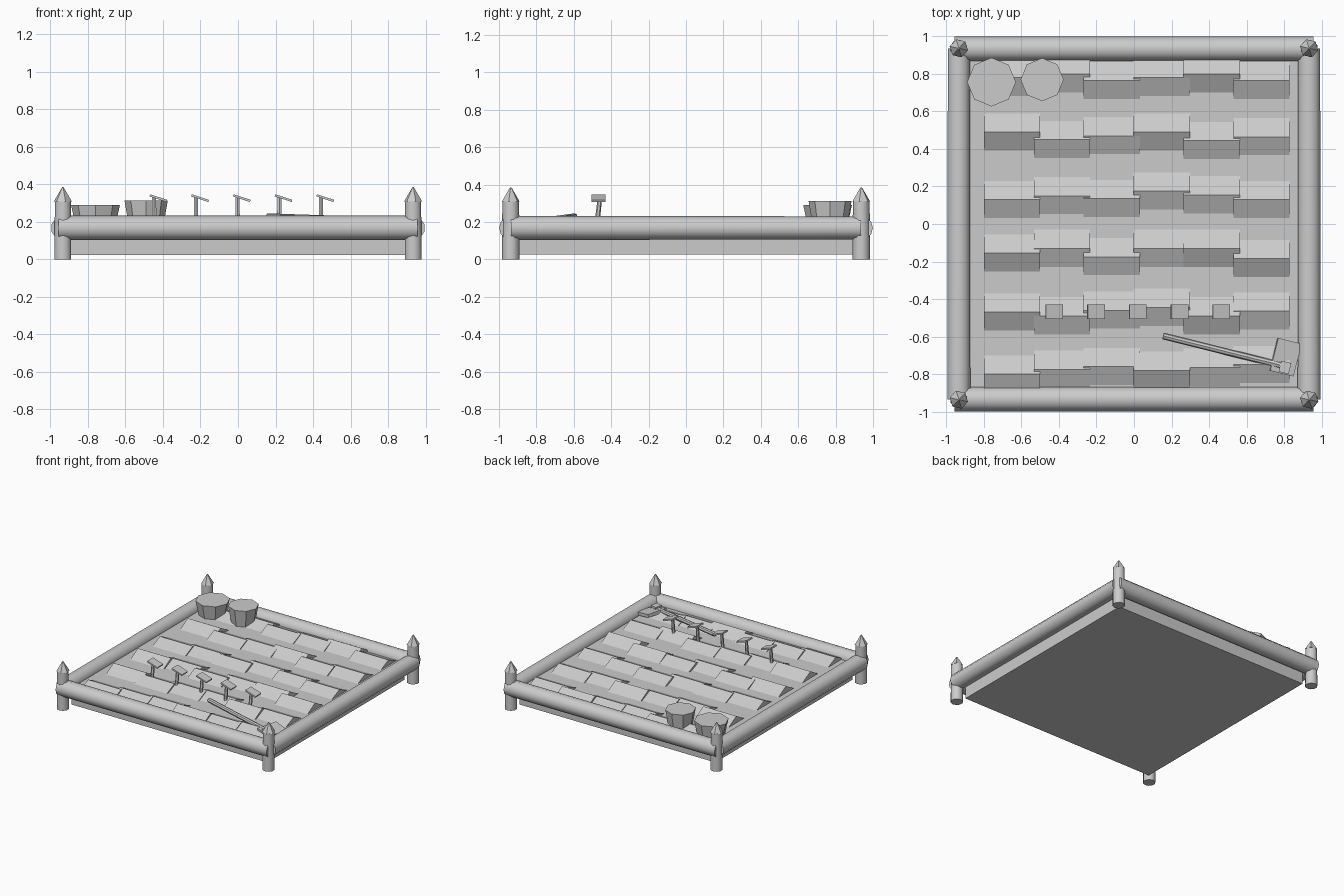
import bpy, bmesh, math
from mathutils import Vector, Matrix

if "Cube" in bpy.data.objects:
    bpy.data.objects.remove(bpy.data.objects["Cube"])

def make(name, bm, smooth=False):
    me = bpy.data.meshes.new(name)
    bmesh.ops.recalc_face_normals(bm, faces=bm.faces)
    bm.to_mesh(me)
    bm.free()
    ob = bpy.data.objects.new(name, me)
    bpy.context.collection.objects.link(ob)
    if smooth:
        bpy.ops.object.select_all(action='DESELECT')
        ob.select_set(True)
        bpy.context.view_layer.objects.active = ob
        bpy.ops.object.shade_smooth_by_angle(angle=math.radians(50))
    return ob

def rod(name, a, b, r1, r2, sides, spin=0.0, smooth=False):
    """Round or tapered bar from point a to point b."""
    a, b = Vector(a), Vector(b)
    d = b - a
    rot = d.to_track_quat('Z', 'Y').to_matrix().to_4x4()
    m = Matrix.Translation((a + b) / 2) @ rot @ Matrix.Rotation(spin, 4, 'Z')
    bm = bmesh.new()
    bmesh.ops.create_cone(bm, cap_ends=True, segments=sides, radius1=r1,
                          radius2=r2, depth=d.length, matrix=m)
    return make(name, bm, smooth)

def box(name, loc, size, rot=Matrix.Identity(4)):
    bm = bmesh.new()
    bmesh.ops.create_cube(bm, size=1, matrix=Matrix.Translation(loc) @ rot
                          @ Matrix.Diagonal((*size, 1)))
    return make(name, bm)

SOIL = 0.173
# soil block
box("soil", (0, 0, (0.025 + SOIL) / 2), (1.78, 1.78, SOIL - 0.025))

# furrow mounds: ridge y of each overlapping clod, row by row
ridges = [
    (.78, .80, .765, .78, .80, .765),
    (.49, .45, .47, .49, .445, .465),
    (.13, .15, .135, .175, .155, .13),
    (-.155, -.13, -.175, -.13, -.13, -.185),
    (-.47, -.49, -.46, -.445, -.49, -.465),
    (-.80, -.775, -.76, -.78, -.765, -.75),
]
tall = {(0, 4), (1, 0), (1, 3), (3, 0), (3, 5), (4, 0), (4, 4), (5, 3), (3, 4)}
for i, row in enumerate(ridges):
    for j, y in enumerate(row):
        x = -0.65 + 0.266 * j
        h = 0.056 if (i, j) in tall else 0.045
        bm = bmesh.new()
        ends = []
        for px in (x - 0.15, x + 0.15):
            ends.append([bm.verts.new((px, y + dy, z)) for dy, z in
                         ((-0.098, SOIL), (0.1, SOIL), (0, SOIL + h))])
        p, q = ends
        bm.faces.new(p)
        bm.faces.new(q)
        for k in range(3):
            n = (k + 1) % 3
            bm.faces.new((p[k], p[n], q[n], q[k]))
        make(f"soil_mound_{i}_{j}", bm)

# log border and pointed corner posts
for s, n in ((-1, "a"), (1, "b")):
    y = 0.934 * s
    rod(f"cross_log_{n}", (-0.957, y, 0.168), (0.957, y, 0.168), 0.065, 0.065, 12, 0, True)
    rod(f"side_log_{n}", (y, -0.935, 0.168), (y, 0.935, 0.168), 0.064, 0.062, 10, 0, True)
    for t, m in ((-1, "a"), (1, "b")):
        px, py = 0.934 * t, 0.937 * s
        rod(f"post_{n}{m}", (px, py, 0), (px, py, 0.31), 0.047, 0.045, 10, 0, True)
        rod(f"post_tip_{n}{m}", (px, py, 0.308), (px, py, 0.385), 0.05, 0.004, 6, 0.3)

# octagonal buckets in the back corner
rod("large_bucket", (-0.76, 0.757, 0.165), (-0.76, 0.757, 0.29), 0.103, 0.13, 8)
rod("small_bucket", (-0.49, 0.77, 0.165), (-0.49, 0.77, 0.313), 0.09, 0.115, 8)

# row of sprouts
for k in range(5):
    x = -0.425 + 0.2225 * k
    rod(f"sprout_stem_{k}", (x - 0.022, -0.478, 0.17), (x - 0.022, -0.46, 0.333), 0.014, 0.012, 6)
    box(f"sprout_leaf_{k}", (x, -0.468, 0.327), (0.096, 0.075, 0.012),
        Matrix.Rotation(math.radians(18), 4, 'Y'))

# hoe lying in the front corner
turn = Matrix.Rotation(math.radians(-14), 4, 'Z')
rod("hoe_handle", (0.155, -0.597, 0.228), (0.83, -0.765, 0.205), 0.018, 0.018, 8)
box("hoe_blade", (0.808, -0.71, 0.198), (0.13, 0.18, 0.025),
    turn @ Matrix.Rotation(math.radians(10), 4, 'Y'))
box("hoe_socket", (0.805, -0.765, 0.207), (0.055, 0.06, 0.045), turn)
